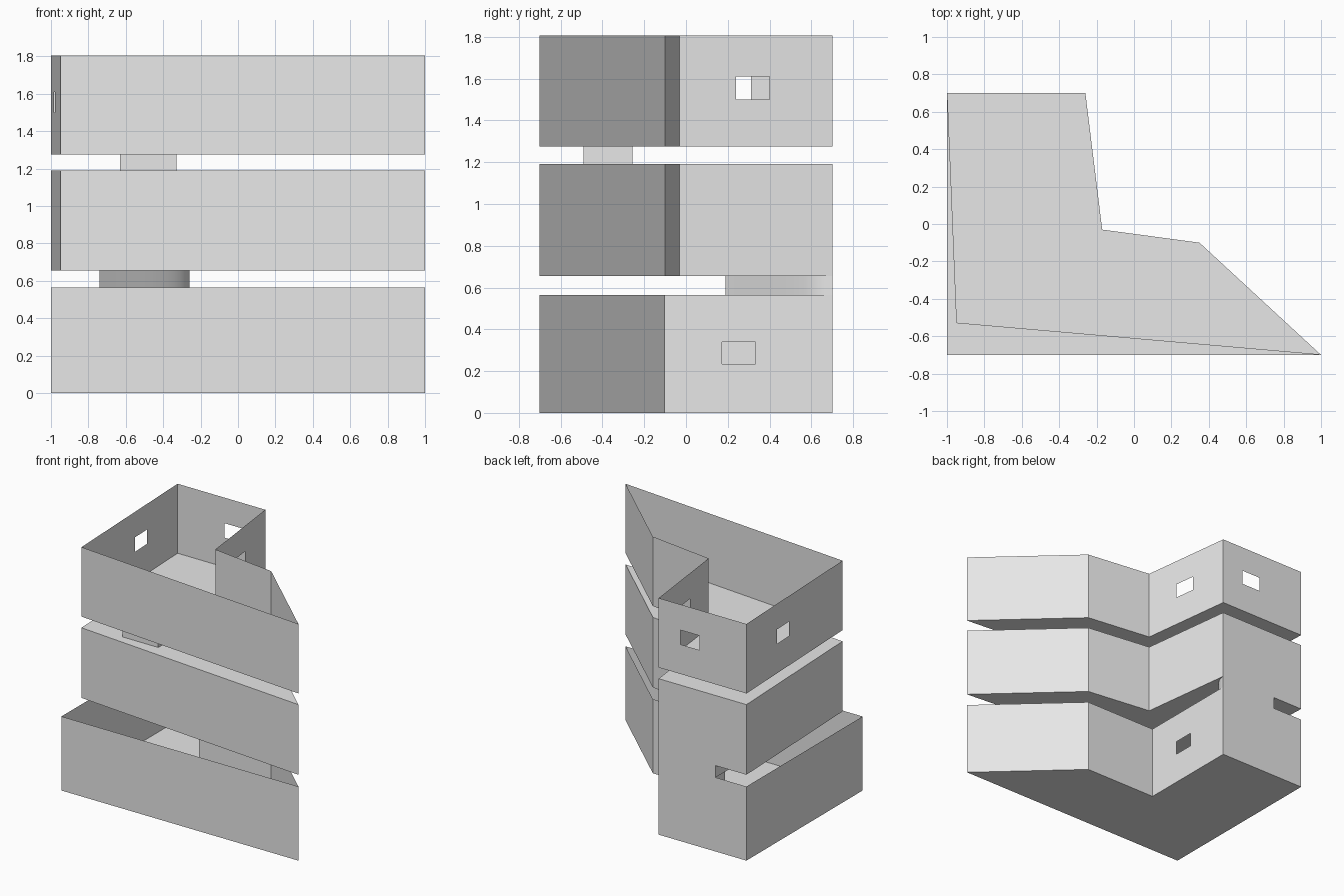
import bpy
import bmesh
from mathutils import Vector
from mathutils.geometry import interpolate_bezier

cube = bpy.data.objects.get("Cube")
if cube:
    bpy.data.objects.remove(cube, do_unlink=True)

# One plain material for the whole building
grey = bpy.data.materials.new("light grey")
grey.use_nodes = True
colour = (0.8, 0.8, 0.8, 1)
grey.diffuse_color = colour
grey.node_tree.nodes["Principled BSDF"].inputs["Base Color"].default_value = colour


def storey(name, outline, z0, z1, windows=None, floor=True, ceiling=False):
    """Thin-walled storey; windows maps wall index to (start, end, sill, head)."""
    windows = windows or {}
    bm = bmesh.new()

    def face(points):
        bm.faces.new([bm.verts.new(p) for p in points])

    for i, a in enumerate(outline):
        p, q = Vector(a), Vector(outline[(i + 1) % len(outline)])
        cols, rows = [0, 1], [z0, z1]
        if i in windows:
            start, end, sill, head = windows[i]
            cols, rows = [0, start, end, 1], [z0, sill, head, z1]
        for c in range(len(cols) - 1):
            l, r = p.lerp(q, cols[c]), p.lerp(q, cols[c + 1])
            for k in range(len(rows) - 1):
                if c == 1 and k == 1:
                    continue  # window opening
                lo, hi = rows[k], rows[k + 1]
                face([(*l, lo), (*r, lo), (*r, hi), (*l, hi)])
    if floor:
        face([(x, y, z0) for x, y in reversed(outline)])
    if ceiling:
        face([(x, y, z1) for x, y in outline])
    bmesh.ops.remove_doubles(bm, verts=bm.verts, dist=0.0001)
    mesh = bpy.data.meshes.new(name)
    bm.to_mesh(mesh)
    bm.free()
    mesh.materials.append(grey)
    obj = bpy.data.objects.new(name, mesh)
    bpy.context.collection.objects.link(obj)
    return obj


# Footprints, counter-clockwise from the front corner
ground = [(-1, -.7), (1, -.7), (.35, -.1), (-.26, -.1), (-.26, .7), (-1, .7)]
upper = [(-.95, -.53), (1, -.7), (.35, -.1), (-.17, -.03), (-.26, .7), (-1, .7)]

# Three storeys: open ground floor, closed middle floor, open top floor
storey("ground_storey", ground, 0, .565, {3: (.34, .54, .235, .34)})
storey("middle_storey", upper, .655, 1.19, ceiling=True)
storey("top_storey", upper, 1.275, 1.805, {
    3: (.37, .59, 1.5, 1.61),
    4: (.25, .465, 1.5, 1.61),
    5: (.317, .443, 1.5, 1.61),
})

# Curved link between the ground and middle storeys
curve = interpolate_bezier(Vector((-.74, .19)), Vector((-.45, .45)),
                           Vector((-.26, .58)), Vector((-.26, .7)), 14)
link = storey("curved_link", [tuple(v[:2]) for v in curve] + [(-.74, .7)],
              .565, .655, ceiling=True)
bpy.context.view_layer.objects.active = link
link.select_set(True)
bpy.ops.object.shade_smooth_by_angle()

# Small square link between the middle and top storeys
storey("square_link", [(-.63, -.49), (-.33, -.49), (-.33, -.255), (-.63, -.255)],
       1.19, 1.275, ceiling=True)
